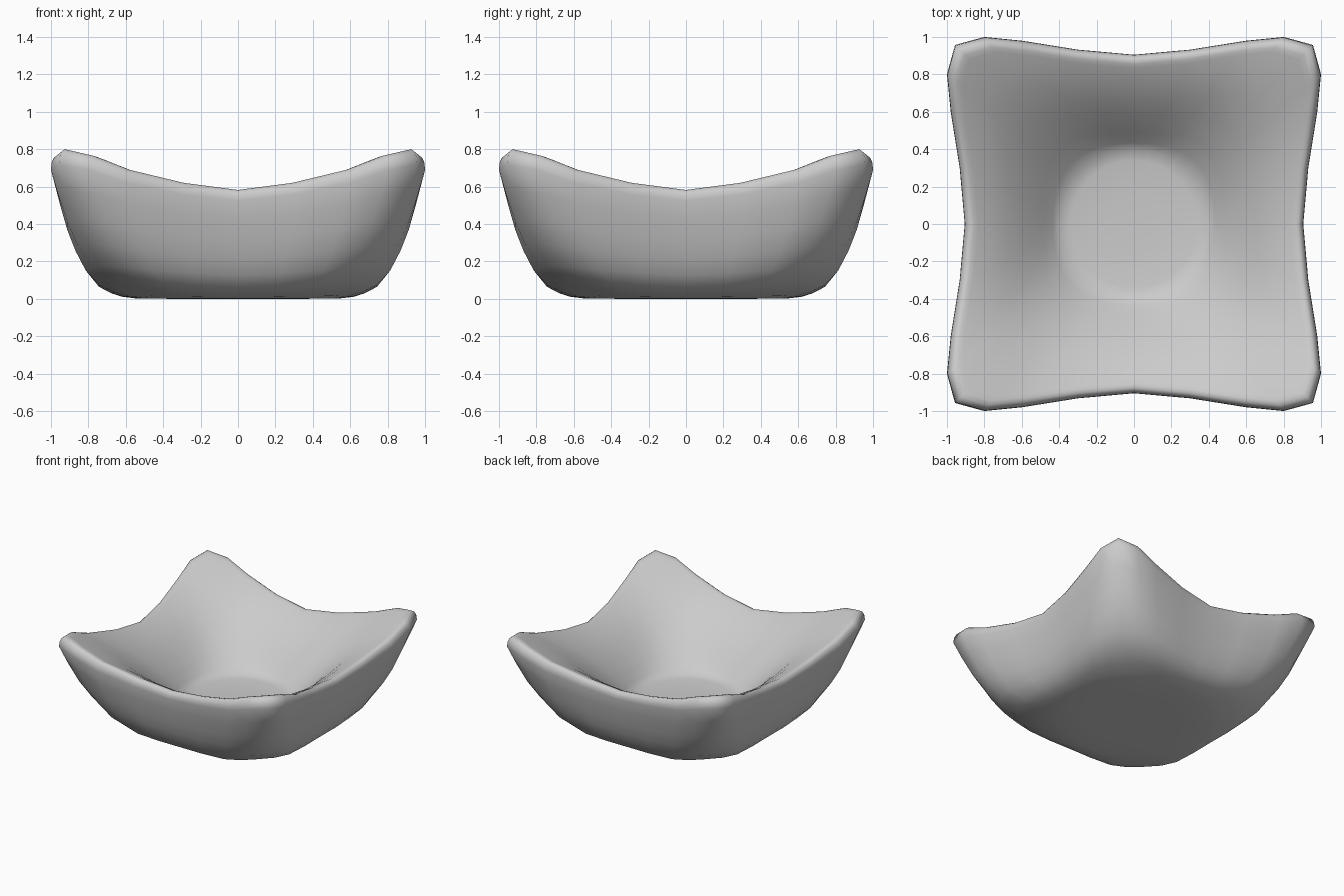
import bpy, bmesh, math

if "Cube" in bpy.data.objects:
    bpy.data.objects.remove(bpy.data.objects["Cube"])

# One eighth of the outline, from the middle of a side to the corner
RIM = [(0, .905), (.30, .932), (.60, .98), (.80, 1.0), (.957, .957)]
BASE = [(0, .60), (.12, .59), (.235, .56), (.34, .51), (.45, .45)]
HEIGHT = [.582, .62, .69, .765, .80]
SWEEP = [1, 1, 1.05, 1.2, 1.4]  # corners flare out later than the sides
DISK = [(.4 * math.sin(a * math.pi / 16), .4 * math.cos(a * math.pi / 16)) for a in range(5)]


def full_ring(points):
    """Mirror an eighth (x, y, z) across the diagonal, then turn it four times."""
    quarter = points[:] + [(y, x, z) for x, y, z in points[-2:0:-1]]
    ring = []
    for _ in range(4):
        ring += quarter
        quarter = [(y, -x, z) for x, y, z in quarter]
    return ring


def blend(a, b, f, powers=(1,) * 5):
    return [(p[0] + (q[0] - p[0]) * f ** e, p[1] + (q[1] - p[1]) * f ** e)
            for p, q, e in zip(a, b, powers)]


def scaled(outline, s):
    return [(x * s, y * s) for x, y in outline]


rings = []


def add_ring(outline, heights):
    rings.append(full_ring([(x, y, z) for (x, y), z in zip(outline, heights)]))


# Underside and outer wall: outward fraction, height fraction
add_ring(scaled(BASE, .6), [0] * 5)
add_ring(scaled(BASE, .92), [.003] * 5)
for f, g in [(.07, .02), (.25, .05), (.45, .105), (.62, .22), (.745, .37),
             (.845, .53), (.935, .73), (1, .90), (.995, .95)]:
    add_ring(blend(BASE, RIM, f, SWEEP), [h * g for h in HEIGHT])

# Rounded lip: outline scale, height fraction
for s, g in [(.985, .985), (.968, 1), (.945, .993), (.92, .975)]:
    add_ring(scaled(RIM, s), [h * g for h in HEIGHT])

# Flared inner wall running down to the round floor
floor_z = .195
inner = scaled(RIM, .92)
for f, g in [(.80, .862), (.60, .69), (.40, .475), (.20, .235), (.08, .082), (0, 0)]:
    add_ring(blend(DISK, inner, f), [floor_z + (h * .975 - floor_z) * g for h in HEIGHT])
add_ring(scaled(DISK, .85), [floor_z - .01] * 5)
add_ring(scaled(DISK, .4), [floor_z - .02] * 5)

# Skin the rings
bm = bmesh.new()
loops = [[bm.verts.new(p) for p in ring] for ring in rings]
n = len(loops[0])
for a, b in zip(loops, loops[1:]):
    for i in range(n):
        j = (i + 1) % n
        bm.faces.new((a[i], a[j], b[j], b[i]))
bm.faces.new(loops[0])
bm.faces.new(loops[-1])
bmesh.ops.recalc_face_normals(bm, faces=bm.faces)
for face in bm.faces:
    face.smooth = True
mesh = bpy.data.meshes.new("bowl")
bm.to_mesh(mesh)
bm.free()
bowl = bpy.data.objects.new("bowl", mesh)
bpy.context.collection.objects.link(bowl)
